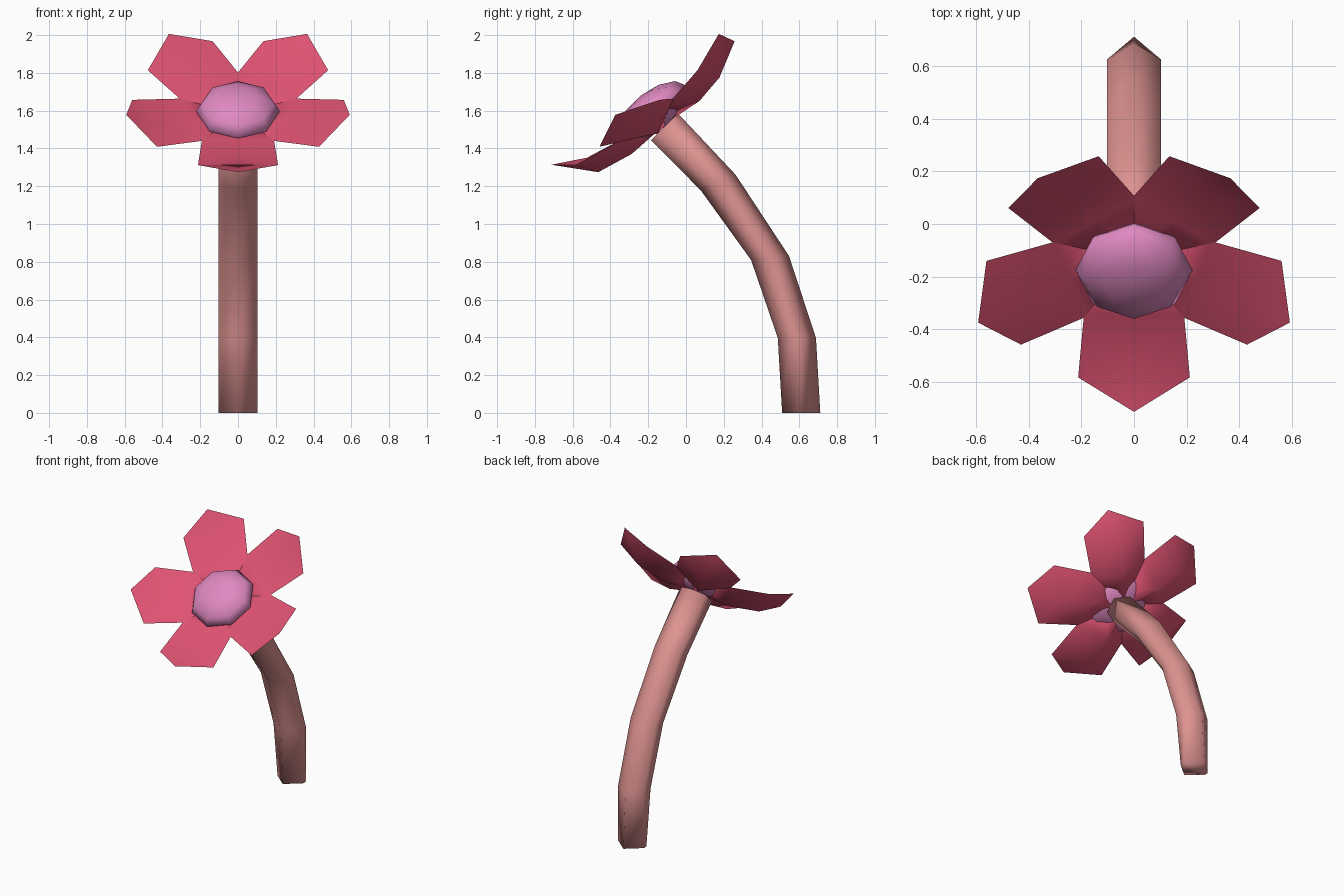
import bpy, bmesh, math
from mathutils import Vector, Matrix

if "Cube" in bpy.data.objects:
    bpy.data.objects.remove(bpy.data.objects["Cube"])


def material(name, color):
    m = bpy.data.materials.new(name)
    m.diffuse_color = (*color, 1)
    m.use_nodes = True
    m.node_tree.nodes["Principled BSDF"].inputs["Base Color"].default_value = m.diffuse_color
    return m


def finish(name, bm, mat, angle):
    bmesh.ops.recalc_face_normals(bm, faces=bm.faces)
    me = bpy.data.meshes.new(name)
    bm.to_mesh(me)
    bm.free()
    ob = bpy.data.objects.new(name, me)
    bpy.context.collection.objects.link(ob)
    me.materials.append(mat)
    bpy.ops.object.select_all(action='DESELECT')
    bpy.context.view_layer.objects.active = ob
    ob.select_set(True)
    bpy.ops.object.shade_smooth_by_angle(angle=math.radians(angle))
    return ob


pink = material("petal_pink", (0.73, 0.085, 0.165))
lilac = material("centre_lilac", (0.74, 0.25, 0.53))
salmon = material("stem_salmon", (0.72, 0.29, 0.28))

# Stem: six-sided rings (y, z, tilt in degrees, spread of the side corners)
path = [(0.61, 0, 0, 0.015), (0.587, 0.397, 0, 0.038), (0.445, 0.82, 6, 0.04),
        (0.17, 1.22, 24, 0.045), (-0.115, 1.515, 45, 0.05)]
bm = bmesh.new()
rings = []
for y, z, tilt, s in path:
    m = Matrix.Translation((0, y, z)) @ Matrix.Rotation(math.radians(tilt), 4, 'X')
    outline = [(0, 0.101), (0.102, s), (0.102, -s), (0, -0.101), (-0.102, -s), (-0.102, s)]
    rings.append([bm.verts.new(m @ Vector((px, py, 0))) for px, py in outline])
for a, b in zip(rings, rings[1:]):
    for k in range(6):
        bm.faces.new((a[k], a[k - 1], b[k - 1], b[k]))
bm.faces.new(rings[0])
bm.faces.new(rings[-1])
finish("stem", bm, salmon, 100)

# Flower head frame, tilted towards the front
tilt = Matrix.Rotation(math.radians(38), 4, 'X')
head = Matrix.Translation((0, -0.117, 1.561)) @ tilt

# Petals: sharp rim shared by a nearly flat top and a rounded belly below
# rows: (along, half width, rim height, middle along, top height, belly height)
rows = [(0.0, 0.08, 0.03, 0.0, 0.05, -0.03),
        (0.25, 0.19, 0.05, 0.25, 0.05, -0.045),
        (0.52, 0.212, 0.09, 0.45, 0.085, -0.012)]
for n in range(5):
    bm = bmesh.new()
    rim = [[bm.verts.new((s * w, -d, h)) for s in (-1, 1)] for d, w, h, *_ in rows]
    tip = bm.verts.new((0, -0.622, 0.172))
    for layer in (4, 5):
        mid = [bm.verts.new((0, -r[3], r[layer])) for r in rows]
        for s in (0, 1):
            for i in (0, 1):
                bm.faces.new((rim[i][s], rim[i + 1][s], mid[i + 1], mid[i]))
            bm.faces.new((rim[2][s], tip, mid[2]))
        if layer == 4:
            top = mid[0]
    bm.faces.new((rim[0][0], top, rim[0][1], mid[0]))
    bmesh.ops.transform(bm, verts=bm.verts,
                        matrix=head @ Matrix.Rotation(n * math.tau / 5, 4, 'Z'))
    finish(f"petal_{n + 1}", bm, pink, 110)

# Flower centre: flattened eight-sided sphere sunk into the petals
bm = bmesh.new()
bmesh.ops.create_uvsphere(bm, u_segments=8, v_segments=6, radius=1)
bmesh.ops.transform(bm, verts=bm.verts, matrix=Matrix.Translation((0, -0.176, 1.597)) @ tilt
                    @ Matrix.Diagonal((0.222, 0.222, 0.105, 1)))
finish("flower_centre", bm, lilac, 60)
